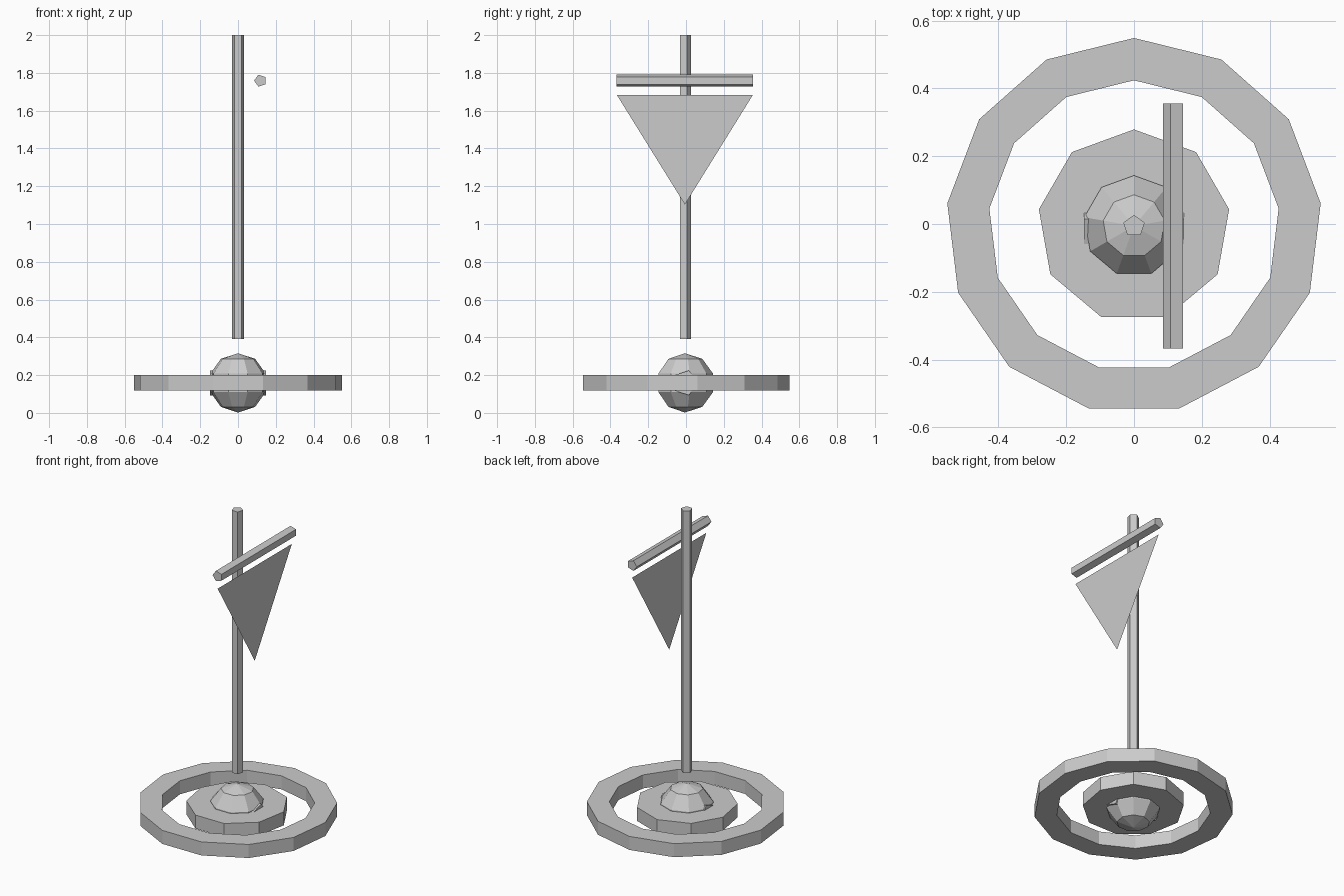
import bpy, bmesh, math
from mathutils import Matrix

if "Cube" in bpy.data.objects:
    bpy.data.objects.remove(bpy.data.objects["Cube"])

CY = -0.006   # common axis of all turned parts
HZ = 0.159    # height of the float's middle


def finish(name, bm, loc):
    me = bpy.data.meshes.new(name)
    bm.to_mesh(me)
    bm.free()
    ob = bpy.data.objects.new(name, me)
    ob.location = loc
    bpy.context.collection.objects.link(ob)
    return ob


def prism(name, sides, r, length, loc, tilt=None):
    """Low-poly cylinder with a corner pointing to +y, optionally tilted."""
    bm = bmesh.new()
    rows = []
    for z in (-length / 2, length / 2):
        rows.append([bm.verts.new((r * math.sin(2 * math.pi * i / sides),
                                   r * math.cos(2 * math.pi * i / sides), z))
                     for i in range(sides)])
    for i in range(sides):
        j = (i + 1) % sides
        bm.faces.new((rows[0][i], rows[0][j], rows[1][j], rows[1][i]))
    bm.faces.new(rows[0])
    bm.faces.new(rows[1])
    bmesh.ops.recalc_face_normals(bm, faces=bm.faces)
    if tilt:
        bm.transform(tilt)
    return finish(name, bm, loc)


def spun(name, sides, profile, loc, closed=False):
    """Turn an (r, z) profile round z with a corner pointing to +y."""
    bm = bmesh.new()
    cols = [[bm.verts.new((r * math.sin(2 * math.pi * i / sides),
                           r * math.cos(2 * math.pi * i / sides), z))
             for r, z in profile] for i in range(sides)]
    n = len(profile)
    for i in range(sides):
        a, b = cols[i], cols[(i + 1) % sides]
        for k in range(n if closed else n - 1):
            m = (k + 1) % n
            bm.faces.new((a[k], a[m], b[m], b[k]))
    bmesh.ops.remove_doubles(bm, verts=bm.verts, dist=1e-4)
    bmesh.ops.recalc_face_normals(bm, faces=bm.faces)
    return finish(name, bm, loc)


# Outer ring and inner disc
h = 0.0415
spun("outer_ring", 13, [(0.43, -h), (0.555, -h), (0.555, h), (0.43, h)],
     (0, CY, HZ), closed=True)
prism("inner_disc", 9, 0.285, 2 * h, (0, CY, HZ))

# Faceted ball: nine segments, five rings
R = 0.157
spun("center_ball", 9, [(R * math.sin(math.pi * k / 5), R * math.cos(math.pi * k / 5))
                        for k in range(6)], (0, CY, HZ))

# Short axle through the ball, along x
prism("axle", 5, 0.069, 0.294, (0, CY, HZ), Matrix.Rotation(math.pi / 2, 4, 'Y'))

# Upright pole
prism("pole", 5, 0.033, 1.61, (0, CY, 1.195))

# Crossbar along y, corner pointing to -x
prism("crossbar", 5, 0.033, 0.724, (0.118, CY, 1.759),
      Matrix.Rotation(math.pi / 2, 4, 'Z') @ Matrix.Rotation(math.pi / 2, 4, 'Y'))

# Hanging triangular pennant
bm = bmesh.new()
bm.faces.new([bm.verts.new(p) for p in
              ((0, -0.36, 0.58), (0, 0, 0), (0, 0.36, 0.58))])
finish("pennant", bm, (0.118, CY, 1.103))
